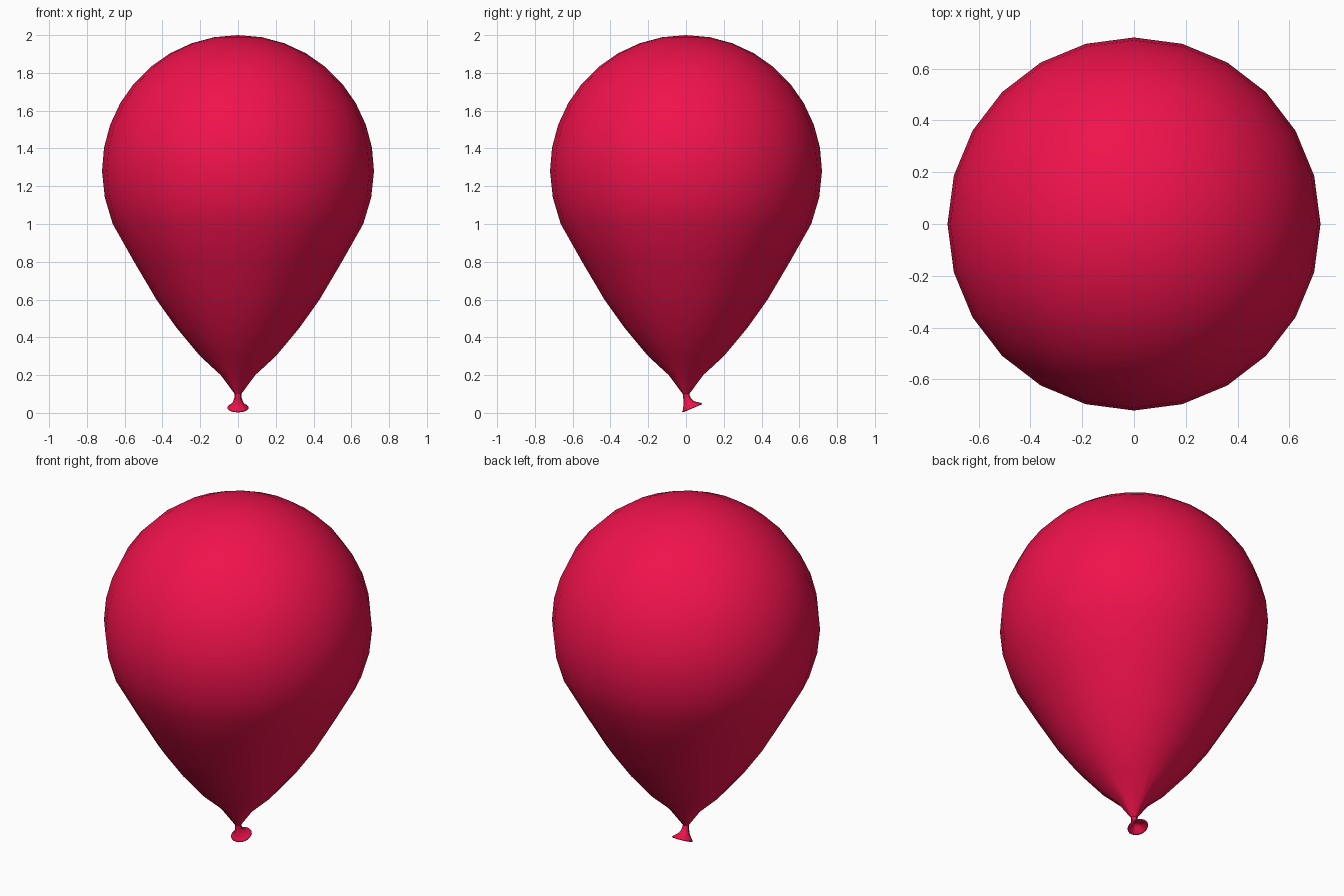
import bpy, bmesh, math
from mathutils import Matrix, Vector

if "Cube" in bpy.data.objects:
    bpy.data.objects.remove(bpy.data.objects["Cube"])

SIDES = 24
rubber = bpy.data.materials.new("red_rubber")
rubber.diffuse_color = (0.87, 0.006, 0.072, 1)
rubber.use_nodes = True
rubber.node_tree.nodes["Principled BSDF"].inputs["Base Color"].default_value = rubber.diffuse_color


def loft(name, rings, cap_start=None, cap_end=None):
    """Skin rings of (y, z, radius, tilt, pleat); caps are pole points."""
    bm = bmesh.new()
    loops = []
    for y, z, r, tilt, pleat in rings:
        rot = Matrix.Rotation(tilt, 3, 'X')
        loop = []
        for i in range(SIDES):
            a = math.tau * i / SIDES
            rr = r * (1 + pleat * math.cos(a * 8))
            p = rot @ Vector((rr * math.cos(a), rr * math.sin(a), 0))
            loop.append(bm.verts.new(p + Vector((0, y, z))))
        loops.append(loop)
    for a, b in zip(loops, loops[1:]):
        for i in range(SIDES):
            j = (i + 1) % SIDES
            bm.faces.new((a[i], a[j], b[j], b[i]))
    for loop, pole in ((loops[0], cap_start), (loops[-1], cap_end)):
        if pole:
            v = bm.verts.new(pole)
            for i in range(SIDES):
                bm.faces.new((loop[i], loop[(i + 1) % SIDES], v))
    bmesh.ops.recalc_face_normals(bm, faces=bm.faces)
    for f in bm.faces:
        f.smooth = True
    me = bpy.data.meshes.new(name)
    bm.to_mesh(me)
    bm.free()
    me.materials.append(rubber)
    ob = bpy.data.objects.new(name, me)
    bpy.context.collection.objects.link(ob)
    return ob


# Round dome, from the crown down to just below the widest ring
R, CZ = 0.72, 1.28
rings = [(0, CZ + R * math.sin(math.radians(d)), R * math.cos(math.radians(d)), 0, 0)
         for d in range(80, -20, -10)]
rings[-1] = (0, 1.14, 0.705, 0, 0)

# Tapering lower body, gathered into pleats at the neck
for z, r, pleat in ((1.0, 0.663, 0), (0.8, 0.55, 0), (0.6, 0.432, 0), (0.45, 0.325, 0),
                    (0.3, 0.198, 0.01), (0.2, 0.087, 0.05), (0.1, 0.015, 0.15)):
    rings.append((0, z, r, 0, pleat))
loft("balloon_body", rings, cap_start=(0, 0, 2.0))

# Tied neck flaring into a tilted lip, with a hollow mouth
T = math.radians(23)
loft("neck_and_lip", [
    (0.0, 0.1, 0.015, 0, 0.15),
    (0.006, 0.075, 0.018, T * 0.3, 0.12),
    (0.016, 0.052, 0.028, T * 0.7, 0.08),
    (0.030, 0.034, 0.050, T, 0.02),
    (0.032, 0.028, 0.057, T, 0),
    (0.034, 0.024, 0.054, T, 0),
    (0.032, 0.028, 0.045, T, 0.02),
    (0.022, 0.044, 0.022, T * 0.8, 0.08),
], cap_end=(0.0, 0.012, 0.062))
